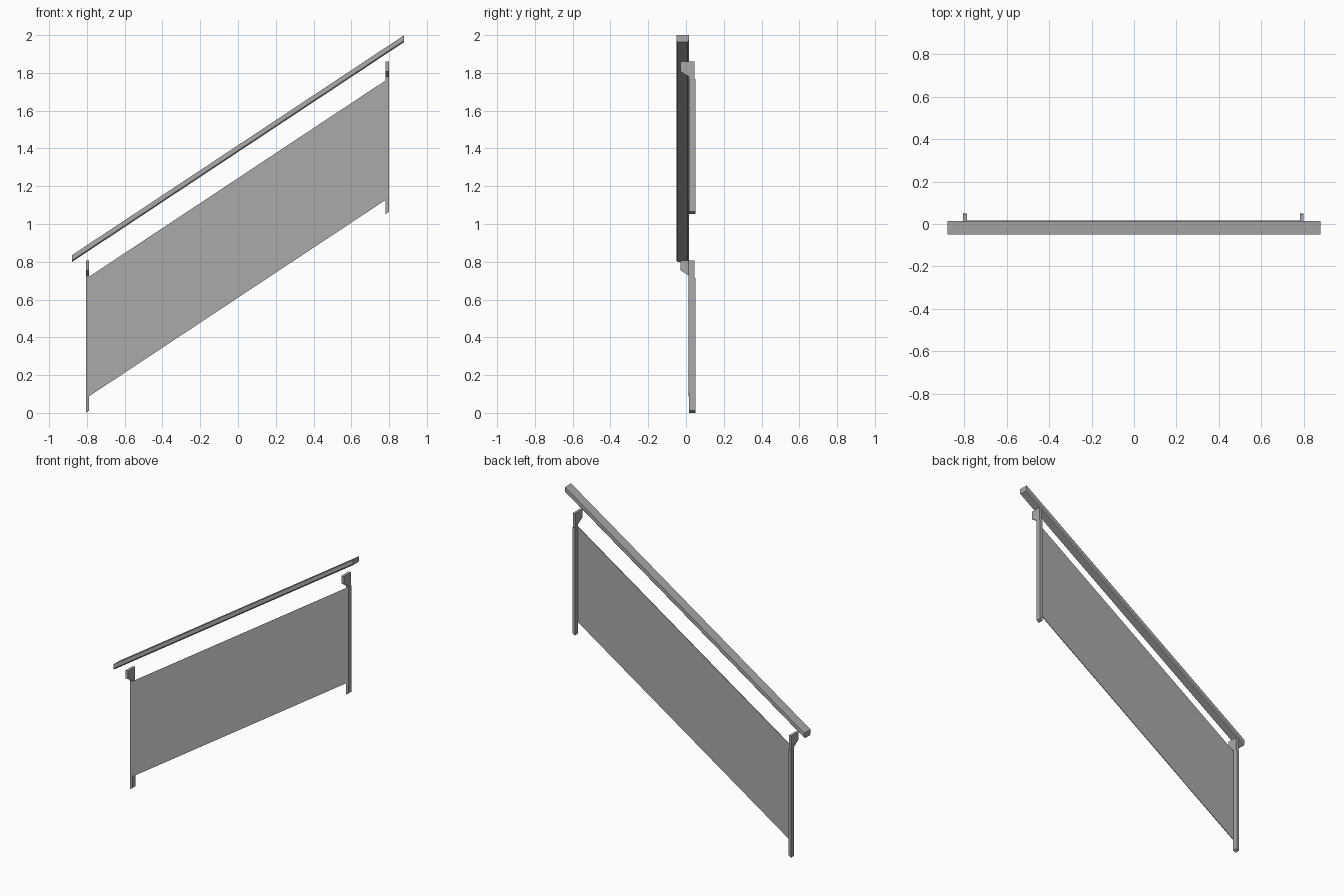
import bpy

cube = bpy.data.objects.get("Cube")
if cube:
    bpy.data.objects.remove(cube, do_unlink=True)

grey = bpy.data.materials.new("satin grey")
grey.use_nodes = True
colour = (0.4, 0.4, 0.4, 1)
grey.diffuse_color = colour
grey.node_tree.nodes["Principled BSDF"].inputs["Base Color"].default_value = colour

SLOPE = 0.662


def extrude(name, profile, axis, start, end, slope=0.0):
    """Sweep a profile along x or y; slope shears the start and end in z."""
    n = len(profile)
    verts = []
    for t in (start, end):
        for a, z in profile:
            x, y = (t, a) if axis == "x" else (a, t)
            verts.append((x, y, z + slope * x))
    faces = [tuple(range(n)), tuple(range(2 * n - 1, n - 1, -1))]
    faces += [(i, n + i, n + (i + 1) % n, (i + 1) % n) for i in range(n)]
    mesh = bpy.data.meshes.new(name)
    mesh.from_pydata(verts, [], faces)
    mesh.materials.append(grey)
    obj = bpy.data.objects.new(name, mesh)
    bpy.context.collection.objects.link(obj)
    # Consistent outward normals
    import bmesh
    bm = bmesh.new()
    bm.from_mesh(mesh)
    bmesh.ops.recalc_face_normals(bm, faces=bm.faces)
    bm.to_mesh(mesh)
    bm.free()
    return obj


# Sloping handrail with plumb-cut ends and chamfered lower edges
rail = [(-0.05, 1.417), (0.015, 1.417), (0.015, 1.389),
        (0.009, 1.381), (-0.044, 1.381), (-0.05, 1.389)]
extrude("handrail", rail, "x", -0.88, 0.88, SLOPE)

# Thin sloping infill panel, flush with the front of the posts
panel = [(0.012, 0.61), (0.0165, 0.61), (0.0165, 1.243), (0.012, 1.243)]
extrude("infill_panel", panel, "x", -0.79, 0.784, SLOPE)

# Posts with a raked foot, each topped by a forward-reaching bracket
for side, x, base in (("right", -0.806, 0.0), ("left", 0.782, 1.053)):
    w = 0.018
    foot = [(x, base), (x + w, base + w * SLOPE),
            (x + w, base + 0.715), (x, base + 0.715)]
    extrude(side + "_post", foot, "y", 0.016, 0.05)
    head = [(-0.03, 0.807), (0.044, 0.807), (0.044, 0.715), (0.016, 0.715),
            (0.014, 0.728), (0.002, 0.735), (-0.03, 0.755)]
    extrude(side + "_bracket", [(y, base + z) for y, z in head], "x", x, x + w)
